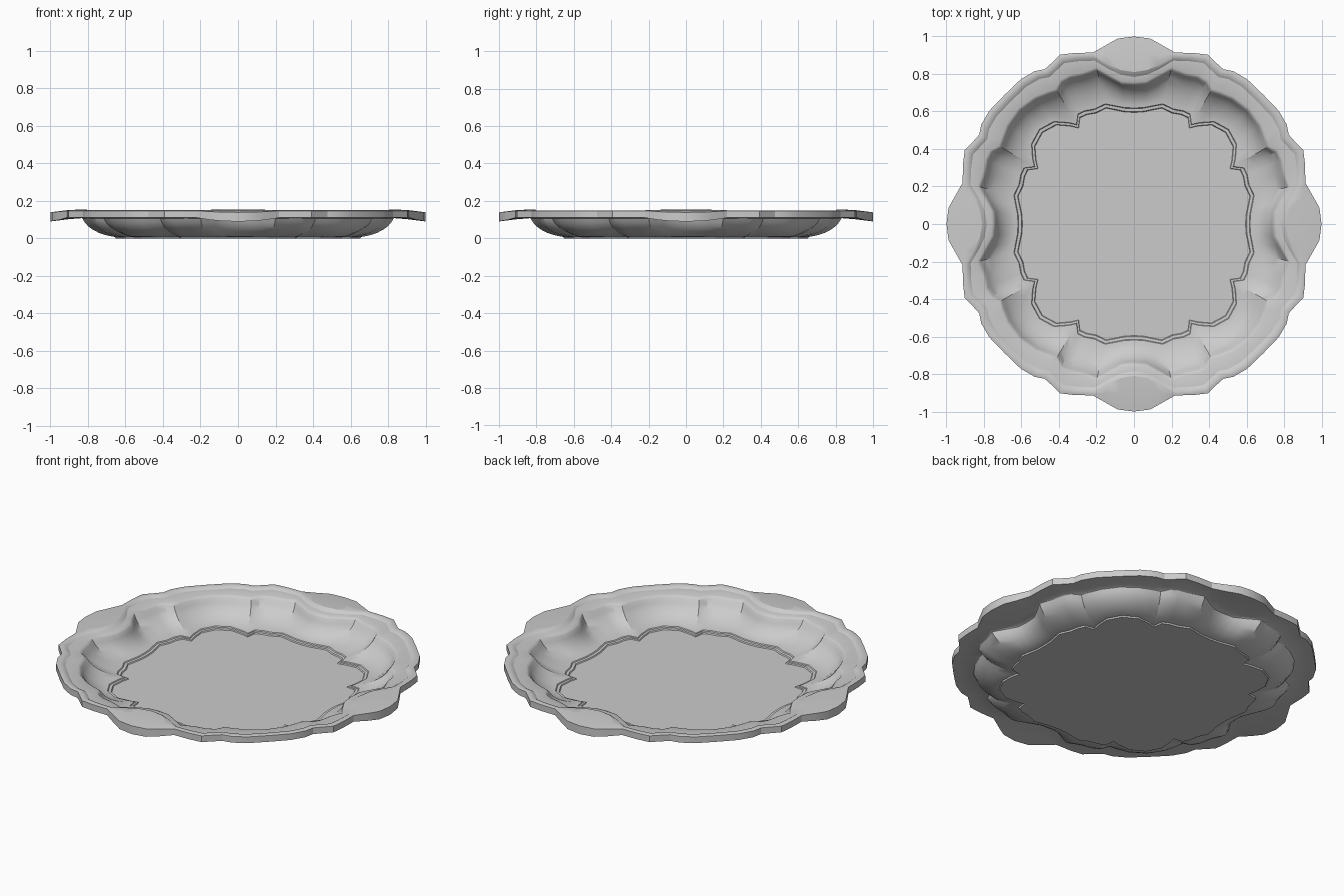
import bpy, bmesh, math

if "Cube" in bpy.data.objects:
    bpy.data.objects.remove(bpy.data.objects["Cube"])

# One eighth of each outline: radius at these angles from a handle axis
ANG   = [0, 5, 9, 13.5, 19, 23.5, 27, 30, 33, 38, 45]
OUTER = [1.0, .993, .965, .94, .965, .985, .965, .953, .972, .98, .975]
BEAD  = [.81, .825, .86, .922, .944, .962, .942, .930, .949, .957, .953]
WALL  = [.74, .747, .785, .842, .835, .848, .845, .815, .826, .845, .855]
FLOOR = [.595, .60, .615, .635, .625, .635, .635, .59, .622, .67, .69]
N = len(ANG)

# Mirror the eighth into a quadrant, then repeat it four times: (angle, index)
quadrant = [(ANG[i], i) for i in range(N)] + [(90 - ANG[i], i) for i in range(N - 2, 0, -1)]
STEPS = [(math.radians(a + 90 * q), i) for q in range(4) for a, i in quadrant]


def handle(i):
    """1 at the middle of a handle, 0 where it meets the rim."""
    return max(0, 1 - (ANG[i] / 13.5) ** 2)


def offset(outline, d, z, lift=0):
    """Ring that follows an outline moved outward by d; lift acts on handles only."""
    return [(outline[i] + d, z + lift * handle(i)) for i in range(N)]


def blend(a, b, t, z, lift=0):
    return [(a[i] + (b[i] - a[i]) * t, z + lift * handle(i)) for i in range(N)]


def bowl(shift, z0, z1):
    """Curved scooped wall between the floor edge and the lip."""
    low = [r + .045 + shift for r in FLOOR]
    high = [r + shift for r in WALL]
    rings = []
    for k in range(7):
        a = math.radians(15 + 60 * k / 6)
        t = (math.sin(a) - math.sin(math.radians(15))) / (math.sin(math.radians(75)) - math.sin(math.radians(15)))
        u = (math.cos(math.radians(15)) - math.cos(a)) / (math.cos(math.radians(15)) - math.cos(math.radians(75)))
        rings.append(blend(low, high, t, z0 + (z1 - z0) * u))
    return rings


# Upper surface: sunken floor, two small steps, wall, lip, bead, handles
rings = [offset(FLOOR, 0, .010), offset(FLOOR, .004, .016),
         offset(FLOOR, .020, .017), offset(FLOOR, .024, .022)]
rings += bowl(0, .024, .124)
rings += [offset(WALL, .008, .132), offset(WALL, .018, .136),
          offset(BEAD, -.026, .139), offset(BEAD, -.014, .147), offset(BEAD, 0, .150, .005),
          blend(BEAD, OUTER, .5, .150, .001), offset(OUTER, 0, .147, -.008)]
# Underside: rim edge, flat lip, outer wall, foot
rings += [offset(OUTER, 0, .110, -.020), blend(BEAD, OUTER, .5, .110, -.008),
          offset(BEAD, -.006, .110), offset(WALL, .02, .110)]
rings += bowl(.012, .010, .106)[::-1]
rings += [offset(FLOOR, .040, .008), offset(FLOOR, .036, 0)]

bm = bmesh.new()
loops = [[bm.verts.new((math.cos(a) * ring[i][0], math.sin(a) * ring[i][0], ring[i][1]))
          for a, i in STEPS] for ring in rings]
count = len(STEPS)
for lo, hi in zip(loops, loops[1:]):
    for j in range(count):
        k = (j + 1) % count
        bm.faces.new((lo[j], lo[k], hi[k], hi[j]))
# Floor and foot caps
for loop, z in ((loops[0], .010), (loops[-1], 0)):
    c = bm.verts.new((0, 0, z))
    for j in range(count):
        bm.faces.new((c, loop[j], loop[(j + 1) % count]))
bmesh.ops.recalc_face_normals(bm, faces=bm.faces)

mesh = bpy.data.meshes.new("scalloped_plate")
bm.to_mesh(mesh)
bm.free()
plate = bpy.data.objects.new("scalloped_plate", mesh)
bpy.context.collection.objects.link(plate)
bpy.context.view_layer.objects.active = plate
plate.select_set(True)
bpy.ops.object.shade_smooth_by_angle(angle=math.radians(28))
